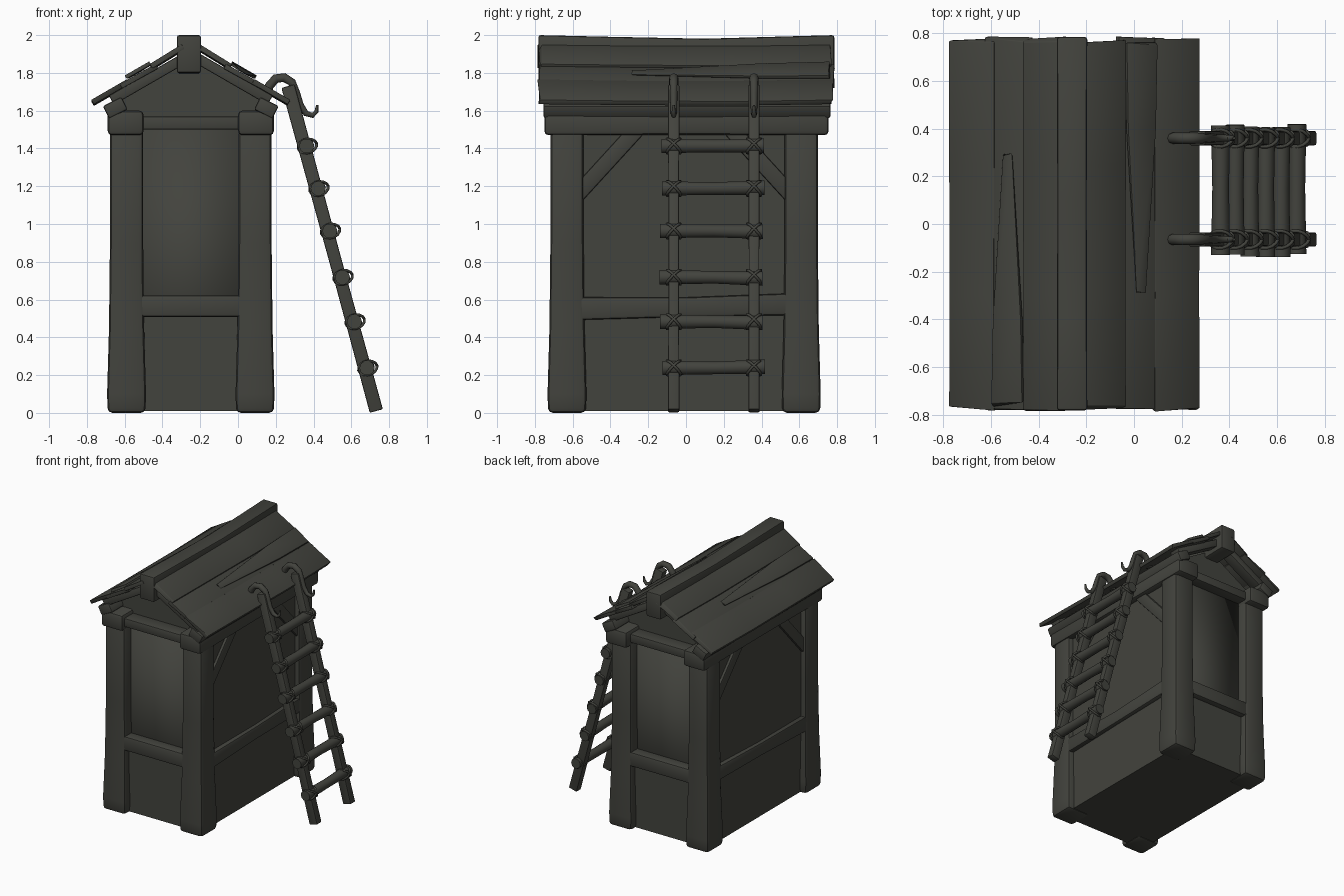
import bpy, bmesh, math, random
from mathutils import Vector, Matrix

if "Cube" in bpy.data.objects:
    bpy.data.objects.remove(bpy.data.objects["Cube"])

random.seed(4)
CX, CY = -0.25, -0.01          # centre of the hut

wood = bpy.data.materials.new("dark weathered wood")
wood.diffuse_color = (0.055, 0.056, 0.047, 1)
wood.use_nodes = True
wood.node_tree.nodes["Principled BSDF"].inputs["Base Color"].default_value = wood.diffuse_color


def finish(name, bm, angle=40, flip=False):
    bmesh.ops.recalc_face_normals(bm, faces=bm.faces[:])
    if flip:
        bmesh.ops.reverse_faces(bm, faces=bm.faces[:])
    me = bpy.data.meshes.new(name)
    bm.to_mesh(me)
    bm.free()
    ob = bpy.data.objects.new(name, me)
    bpy.context.collection.objects.link(ob)
    me.materials.append(wood)
    bpy.ops.object.select_all(action='DESELECT')
    ob.select_set(True)
    bpy.context.view_layer.objects.active = ob
    bpy.ops.object.shade_smooth_by_angle(angle=math.radians(angle))
    return ob


def beam(name, pts, w, h, side, bevel=0.015, jitter=0.0):
    """Rectangular timber along pts = [(point, scale)]; w lies along 'side'."""
    bm = bmesh.new()
    run = (Vector(pts[-1][0]) - Vector(pts[0][0])).normalized()
    s = Vector(side).normalized()
    n = run.cross(s).normalized()
    rings = []
    for i, (p, k) in enumerate(pts):
        ring = []
        for a, b in ((-1, -1), (1, -1), (1, 1), (-1, 1)):
            v = Vector(p) + s * a * w / 2 * k + n * b * h / 2 * k
            if jitter and i in (0, len(pts) - 1):
                v -= run * random.uniform(0, jitter) * (1 if i else -1)
            ring.append(bm.verts.new(v))
        rings.append(ring)
    for r0, r1 in zip(rings, rings[1:]):
        for i in range(4):
            j = (i + 1) % 4
            bm.faces.new((r0[i], r0[j], r1[j], r1[i]))
    bm.faces.new(rings[0][::-1])
    bm.faces.new(rings[-1])
    bmesh.ops.recalc_face_normals(bm, faces=bm.faces[:])
    if bevel:
        edges = [e for e in bm.edges if e.calc_face_angle(0) > 0.6]
        bmesh.ops.bevel(bm, geom=edges, offset=bevel, segments=2, profile=0.5, affect='EDGES')
    return finish(name, bm)


def box(name, x0, x1, y0, y1, z0, z1, angle=40, flip=False):
    bm = bmesh.new()
    m = Matrix.Translation(((x0 + x1) / 2, (y0 + y1) / 2, (z0 + z1) / 2)) @ \
        Matrix.Diagonal((x1 - x0, y1 - y0, z1 - z0, 1))
    bmesh.ops.create_cube(bm, size=1, matrix=m)
    return finish(name, bm, angle, flip)


def tube(name, pts, radii, seg=8):
    """Round rod swept through pts lying in a plane of constant y."""
    bm = bmesh.new()
    rings = []
    for i, p in enumerate(pts):
        t = (Vector(pts[min(i + 1, len(pts) - 1)]) - Vector(pts[max(i - 1, 0)])).normalized()
        u = Vector((0, 1, 0)) if abs(t.y) < 0.9 else Vector((1, 0, 0))
        v = t.cross(u).normalized()
        rings.append([bm.verts.new(Vector(p) + radii[i] * (u * math.cos(a) + v * math.sin(a)))
                      for a in (k * math.tau / seg for k in range(seg))])
    for r0, r1 in zip(rings, rings[1:]):
        for i in range(seg):
            j = (i + 1) % seg
            bm.faces.new((r0[i], r0[j], r1[j], r1[i]))
    bm.faces.new(rings[0][::-1])
    bm.faces.new(rings[-1])
    return finish(name, bm, 50)


# floor, side walls, low end panels and the hollow inner room (faces turned inwards)
box("floor", -0.64, 0.14, -0.67, 0.65, 0.01, 0.04)
for sx in (-1, 1):
    xo, xi = CX + sx * 0.39, CX + sx * 0.36
    box("side_wall", min(xo, xi), max(xo, xi), -0.67, 0.65, 0.01, 1.55)
for sy in (-1, 1):
    yo, yi = CY + sy * 0.66, CY + sy * 0.63
    box("end_panel", -0.64, 0.14, min(yo, yi), max(yo, yi), 0.01, 0.56)
box("inner_room", -0.605, 0.105, -0.635, 0.615, 0.045, 1.53, 180, True)

# corner posts, flared at the foot
for sx in (-1, 1):
    for sy in (-1, 1):
        x, y = CX + sx * 0.34, CY + sy * 0.62
        beam("corner_post", [((x, y, 0), 1.0), ((x, y, 0.1), 1.03), ((x, y, 0.45), 0.93),
                             ((x, y, 0.9), 0.88), ((x, y, 1.5), 0.88)], 0.2, 0.2, (1, 0, 0), 0.025)

# long beams, purlins, mid rails and corner braces on both sides
for sx in (-1, 1):
    x = CX + sx * 0.345
    beam("top_beam", [((x, -0.75, 1.535), 1), ((x, 0, 1.535), 0.97), ((x, 0.755, 1.535), 1)],
         0.19, 0.13, (1, 0, 0), 0.022)
    x = CX + sx * 0.4
    beam("purlin", [((x, -0.755, 1.615), 1), ((x, 0.765, 1.615), 1)], 0.11, 0.075,
         (1, 0, -sx * 0.5), 0.012)
    x = CX + sx * 0.375
    beam("side_rail", [((x, -0.58, 0.552), 1.05), ((x, 0, 0.56), 0.9), ((x, 0.55, 0.575), 1.0)],
         0.1, 0.115, (1, 0, 0))
    for sy in (-1, 1):
        beam("corner_brace", [((x, CY + sy * 0.57, 1.15), 1), ((x, CY + sy * 0.25, 1.5), 1)],
             0.07, 0.085, (1, 0, 0), 0.01)

# end sills, lintels, gables and rafters
for sy in (-1, 1):
    y = CY + sy * 0.65
    beam("end_sill", [((-0.53, y, 0.565), 1), ((0.03, y, 0.565), 1)], 0.11, 0.115, (0, 1, 0))
    beam("end_lintel", [((-0.53, y, 1.535), 1), ((0.03, y, 1.535), 1)], 0.12, 0.07, (0, 1, 0), 0.01)
    bm = bmesh.new()
    vs = [bm.verts.new((x, CY + sy * 0.6, z)) for x, z in
          ((-0.66, 1.55), (0.16, 1.55), (0.16, 1.63), (-0.25, 1.87), (-0.66, 1.63))]
    f = bm.faces.new(vs)
    ext = bmesh.ops.extrude_face_region(bm, geom=[f])
    bmesh.ops.translate(bm, vec=(0, -sy * 0.03, 0),
                        verts=[v for v in ext["geom"] if isinstance(v, bmesh.types.BMVert)])
    finish("gable_panel", bm)
    for sx in (-1, 1):
        yr = CY + sy * 0.69
        beam("rafter", [((CX + sx * 0.03, yr, 1.88), 1), ((CX + sx * 0.42, yr, 1.655), 1)],
             0.09, 0.055, (0, 1, 0), 0.008)

# ridge beam with a slight sag
beam("ridge_beam", [((-0.26, -0.782, 1.9), 1), ((-0.26, -0.4, 1.893), 0.98), ((-0.26, 0.1, 1.885), 0.96),
                    ((-0.26, 0.785, 1.9), 1)], 0.128, 0.2, (1, 0, 0), 0.012)

# overlapping roof planks and a split shingle on top
planks = [((0.04, 1.94), (0.21, 1.835)), ((0.18, 1.835), (0.37, 1.73)), ((0.33, 1.755), (0.52, 1.645))]
for sx in (-1, 1):
    for (a, za), (b, zb) in planks:
        x, z = CX + sx * (a + b) / 2, (za + zb) / 2
        w = math.hypot(b - a, za - zb)
        beam("roof_plank", [((x, -0.79, z), 1), ((x, -0.3, z - 0.006), 0.98), ((x, 0.25, z - 0.008), 1),
                            ((x, 0.79, z), 1)], w, 0.028, (sx * (b - a), 0, zb - za), 0.004, 0.03)
    x = CX + sx * 0.28
    beam("split_shingle", [((x, sx * 0.77, 1.815), 1), ((x, sx * 0.4, 1.81), 0.9), ((x, -sx * 0.3, 1.80), 0.3)],
         0.15, 0.02, (sx * 0.87, 0, -0.5), 0.003, 0.03)

# ladder: leaning rails with hooks
lean = Vector((-0.272, 0, 1)).normalized()


def on_rail(y, z):
    return Vector((0.735 - 0.272 * z, y, z))


rails = (-0.065, 0.36)
hook = [(0.15, 1.68), (0.165, 1.73), (0.20, 1.77), (0.245, 1.775), (0.285, 1.75), (0.31, 1.69),
        (0.33, 1.63), (0.36, 1.585), (0.395, 1.575), (0.415, 1.595), (0.42, 1.63)]
for y in rails:
    beam("ladder_rail", [(on_rail(y, 0.01), 1), (on_rail(y, 0.8), 0.92), (on_rail(y, 1.73), 1)],
         0.06, 0.072, (0, 1, 0), 0.008)
    tube("ladder_hook", [(x, y, z) for x, z in hook],
         [0.022, 0.024, 0.024, 0.024, 0.022, 0.02, 0.018, 0.016, 0.014, 0.011, 0.006])

# rungs with crossed rope lashings
for z in (0.235, 0.48, 0.715, 0.96, 1.185, 1.41):
    c = on_rail(0, z) + Vector((0.012, 0, 0.003))
    d = random.uniform(-0.008, 0.008)
    tube("ladder_rung", [(c.x, -0.132 + d, c.z), (c.x, 0.15, c.z), (c.x, 0.412 + d, c.z + d)],
         [0.04, 0.035, 0.04], 10)
    for y in rails:
        for tilt in (-1, 1):
            # flattened rope loop wrapped diagonally around the joint
            out = Vector((lean.z, 0, -lean.x))
            across = (lean + tilt * Vector((0, 1, 0))).normalized()
            loop = []
            bm = bmesh.new()
            for k in range(14):
                t = k * math.tau / 14
                radial = out * math.cos(t) * 0.05 + across * math.sin(t) * 0.052
                n = out.cross(across)
                p = Vector((c.x + 0.004, y, c.z)) + radial
                r = radial.normalized()
                loop.append([bm.verts.new(p + 0.008 * (r * math.cos(q) + n * math.sin(q)))
                             for q in (j * math.tau / 5 for j in range(5))])
            for i in range(14):
                for j in range(5):
                    a, b = loop[i], loop[(i + 1) % 14]
                    bm.faces.new((a[j], a[(j + 1) % 5], b[(j + 1) % 5], b[j]))
            finish("rope_lashing", bm, 80)
